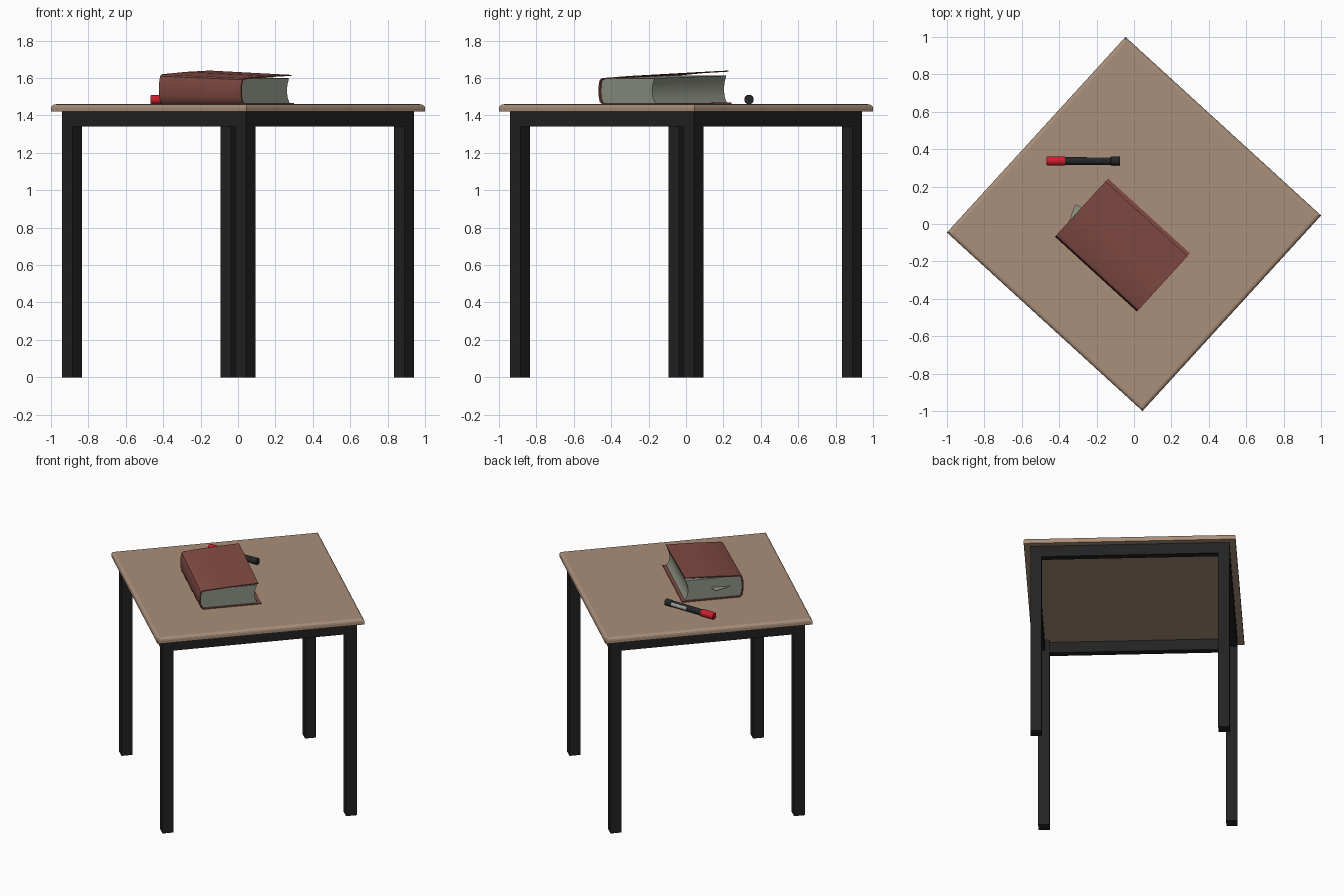
import bpy, bmesh, math
from mathutils import Vector

cube = bpy.data.objects.get("Cube")
if cube:
    bpy.data.objects.remove(cube)

TURN = math.radians(-42.4)   # table and book share this turn
TOP = 1.46                   # height of the table surface


def material(name, r, g, b):
    m = bpy.data.materials.new(name)
    m.use_nodes = True
    m.diffuse_color = (r, g, b, 1)
    node = next(n for n in m.node_tree.nodes if n.type == 'BSDF_PRINCIPLED')
    node.inputs["Base Color"].default_value = (r, g, b, 1)
    node.inputs["Roughness"].default_value = 0.7
    return m


WOOD = material("tan wood", 0.40, 0.275, 0.195)
BLACK = material("black metal", 0.016, 0.016, 0.016)
COVER = material("dark red cover", 0.22, 0.07, 0.055)
PAPER = material("grey paper", 0.27, 0.29, 0.235)
INK = material("black plastic", 0.018, 0.02, 0.021)
RED = material("bright red", 0.60, 0.012, 0.025)
LABEL = material("pale grey label", 0.38, 0.39, 0.37)


def finish(name, bm, mats, turn=TURN, smooth=False):
    bmesh.ops.recalc_face_normals(bm, faces=bm.faces)
    mesh = bpy.data.meshes.new(name)
    bm.to_mesh(mesh)
    bm.free()
    for m in mats:
        mesh.materials.append(m)
    ob = bpy.data.objects.new(name, mesh)
    bpy.context.collection.objects.link(ob)
    ob.rotation_euler.z = turn
    if smooth:
        bpy.ops.object.select_all(action='DESELECT')
        ob.select_set(True)
        bpy.context.view_layer.objects.active = ob
        bpy.ops.object.shade_smooth_by_angle(angle=math.radians(35))
    return ob


def block(lo, hi):
    """Box mesh between two corners."""
    bm = bmesh.new()
    lo, hi = Vector(lo), Vector(hi)
    bmesh.ops.create_cube(bm, size=1)
    for v in bm.verts:
        v.co = (lo + hi) / 2 + Vector(a * b for a, b in zip(v.co, hi - lo))
    return bm


def extrude_profile(profile, u0, u1, drop=0.0):
    """Closed (v, z) outline swept along u, its top sinking towards u1."""
    bm = bmesh.new()
    rings = []
    for u, d in ((u0, 0), (u1, drop)):
        rings.append([bm.verts.new((u, v, z - d * (z - TOP) / 0.17)) for v, z in profile])
    n = len(profile)
    for i in range(n):
        j = (i + 1) % n
        bm.faces.new((rings[0][i], rings[0][j], rings[1][j], rings[1][i]))
    bm.faces.new(rings[0])
    bm.faces.new(rings[1])
    return bm


# Table top with softened upper rim
H = 0.708
bm = block((-H, -H, 1.42), (H, H, TOP))
rim = [e for e in bm.edges if all(v.co.z > 1.45 for v in e.verts)]
bmesh.ops.bevel(bm, geom=rim, offset=0.02, segments=3, profile=0.5, affect='EDGES')
finish("table_top", bm, [WOOD])

# Legs
C, S = 0.628, 0.0375
for sx, side in ((-1, "right"), (1, "left")):
    for sy, end in ((-1, "front"), (1, "back")):
        finish(f"leg_{end}_{side}",
               block((sx * C - S, sy * C - S, 0), (sx * C + S, sy * C + S, 1.42)), [BLACK])

# Rails, flush with the outer faces of the legs
OUT, INN, END = C + S, C + S - 0.045, C - S
for s, end in ((-1, "front"), (1, "back")):
    a, b = sorted((s * OUT, s * INN))
    finish(f"rail_{end}", block((-END, a, 1.34), (END, b, 1.42)), [BLACK])
for s, side in ((-1, "right"), (1, "left")):
    a, b = sorted((s * OUT, s * INN))
    finish(f"rail_{side}", block((a, -END, 1.34), (b, END, 1.42)), [BLACK])

# Book cover: bottom board, rounded spine, slightly lifted top board
outer = [(0.086, 1.461), (-0.312, 1.461), (-0.326, 1.475), (-0.333, 1.505), (-0.335, 1.54),
         (-0.333, 1.58), (-0.326, 1.61), (-0.312, 1.62), (-0.12, 1.633), (0.066, 1.64)]
inner = [(0.066, 1.634), (-0.12, 1.626), (-0.308, 1.612), (-0.319, 1.604), (-0.325, 1.58),
         (-0.327, 1.54), (-0.325, 1.505), (-0.319, 1.479), (-0.308, 1.468), (0.086, 1.468)]
finish("book_cover", extrude_profile(outer + inner, -0.266, 0.327, 0.022), [COVER], smooth=True)

# Page block: rounded back, hollowed fore edge
pages = [(0.064, 1.467), (-0.308, 1.467), (-0.322, 1.49), (-0.328, 1.54), (-0.322, 1.595),
         (-0.308, 1.613), (0.06, 1.613), (0.048, 1.58), (0.042, 1.54), (0.048, 1.50)]
finish("book_pages", extrude_profile(pages, -0.254, 0.315, 0.016), [PAPER], smooth=True)

# Loose slip of paper poking out of the book end
bm = bmesh.new()
tri = [bm.verts.new(p) for p in ((-0.245, -0.115, 1.545), (-0.304, -0.135, 1.54),
                                 (-0.25, -0.26, 1.54))]
face = bm.faces.new(tri)
ext = bmesh.ops.extrude_face_region(bm, geom=[face])
for g in ext["geom"]:
    if isinstance(g, bmesh.types.BMVert):
        g.co.z += 0.003
finish("paper_slip", bm, [PAPER])


def lathe_x(name, stations, centre, mats, rule, sides=12):
    """Solid of revolution along x from (x, radius) stations."""
    bm = bmesh.new()
    rings = []
    for x, r in stations:
        rings.append([bm.verts.new((x, centre[0] + r * math.cos(t), centre[1] + r * math.sin(t)))
                      for t in (2 * math.pi * (k + 0.5) / sides for k in range(sides))])
    for a, b in zip(rings, rings[1:]):
        for k in range(sides):
            j = (k + 1) % sides
            bm.faces.new((a[k], a[j], b[j], b[k]))
    bm.faces.new(rings[0])
    bm.faces.new(rings[-1])
    bmesh.ops.recalc_face_normals(bm, faces=bm.faces)
    for f in bm.faces:
        f.material_index = rule(f)
    return finish(name, bm, mats, turn=0, smooth=True)


# Marker pen: red cap, black barrel with a label patch on its back side
PEN = (0.337, TOP + 0.025)
lathe_x("pen_cap", [(-0.467, 0.023), (-0.463, 0.025), (-0.445, 0.025), (-0.443, 0.026),
                    (-0.37, 0.026)], PEN, [RED], lambda f: 0)


def label_rule(f):
    x = f.calc_center_median().x
    return int(-0.25 < x < -0.13 and f.normal.y > 0.6 and f.normal.z > -0.3)


lathe_x("pen_barrel", [(-0.37, 0.022), (-0.25, 0.022), (-0.125, 0.022), (-0.123, 0.024),
                       (-0.075, 0.024)], PEN, [INK, LABEL], label_rule)
